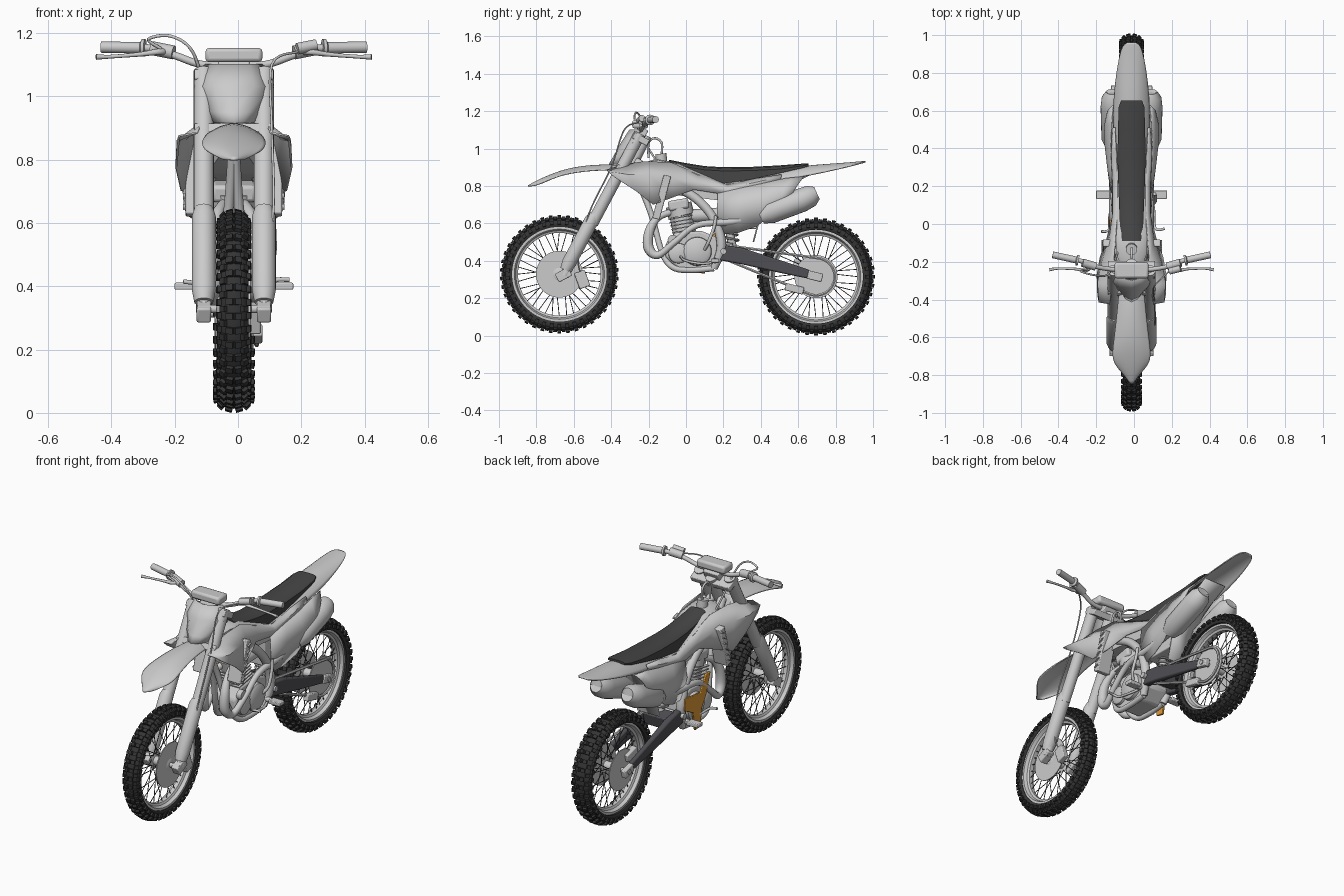
import bpy, bmesh
from math import sin, cos, pi, radians
from mathutils import Vector, Matrix, Quaternion

if "Cube" in bpy.data.objects:
    bpy.data.objects.remove(bpy.data.objects["Cube"])

X0 = -0.013          # centre line of the bike
smooth_objs = []

def mat(name, c):
    m = bpy.data.materials.new(name)
    m.diffuse_color = (*c, 1)
    m.use_nodes = True
    m.node_tree.nodes["Principled BSDF"].inputs["Base Color"].default_value = m.diffuse_color
    return m

RUBBER = mat("rubber", (.035, .035, .035))
SEAT = mat("seat_cover", (.06, .06, .06))
DARK = mat("dark_metal", (.08, .08, .09))
ORANGE = mat("orange", (.75, .33, .04))

def finish(name, bm, m=None, mirror=False, solid=0, sub=0, bevel=0):
    bmesh.ops.recalc_face_normals(bm, faces=bm.faces)
    me = bpy.data.meshes.new(name)
    bm.to_mesh(me)
    ob = bpy.data.objects.new(name, me)
    bpy.context.collection.objects.link(ob)
    ob.location.x = X0
    if m: me.materials.append(m)
    if sub: ob.modifiers.new("sub", 'SUBSURF').levels = sub; ob.modifiers["sub"].render_levels = sub
    if solid: ob.modifiers.new("solid", 'SOLIDIFY').thickness = solid; ob.modifiers["solid"].offset = 0
    if bevel: ob.modifiers.new("bevel", 'BEVEL').width = bevel; ob.modifiers["bevel"].segments = 2
    if mirror: ob.modifiers.new("mirror", 'MIRROR').use_mirror_merge = False
    if sub: me.shade_smooth()
    else: smooth_objs.append(ob)
    return ob

def add_grid(bm, rows, wrap=False, loop=False, caps=False):
    V = [[bm.verts.new(p) for p in r] for r in rows]
    nr, nc = len(V), len(V[0])
    for i in range(nr if loop else nr - 1):
        for j in range(nc if wrap else nc - 1):
            a, b = V[i], V[(i + 1) % nr]
            bm.faces.new((a[j], a[(j + 1) % nc], b[(j + 1) % nc], b[j]))
    if caps:
        bm.faces.new(V[0]); bm.faces.new(V[-1])

def grid(name, rows, m=None, mirror=False, wrap=False, caps=False, **kw):
    bm = bmesh.new()
    add_grid(bm, rows, wrap, False, caps)
    return finish(name, bm, m, mirror, **kw)

def catmull(P, k):
    if k == 1: return P
    out = []
    for i in range(len(P) - 1):
        a, b, c, d = P[max(i - 1, 0)], P[i], P[i + 1], P[min(i + 2, len(P) - 1)]
        for j in range(k):
            t = j / k
            out.append(.5 * (2*b + (c - a)*t + (2*a - 5*b + 4*c - d)*t*t + (3*b - a - 3*c + d)*t**3))
    return out + [P[-1]]

def add_tube(bm, pts, r, k=6, n=12):
    rad = r if isinstance(r, (list, tuple)) else [r] * len(pts)
    P = catmull([Vector((*p, q)) for p, q in zip(pts, rad)], k)
    C = [p.xyz for p in P]
    q, old, rows = None, None, []
    for i, c in enumerate(C):
        t = (C[min(i + 1, len(C) - 1)] - C[max(i - 1, 0)]).normalized()
        q = t.to_track_quat('Z', 'Y') if q is None else old.rotation_difference(t) @ q
        old = t
        rows.append([c + q @ Vector((P[i].w * cos(2*pi*j/n), P[i].w * sin(2*pi*j/n), 0)) for j in range(n)])
    add_grid(bm, rows, True, False, True)

def tube(name, pts, r, m=None, mirror=False, k=6, n=12):
    bm = bmesh.new()
    add_tube(bm, pts, r, k, n)
    return finish(name, bm, m, mirror)

def rod(name, a, b, r, m=None, mirror=False, n=20):
    return tube(name, [a, b], r, m, mirror, 1, n)

def box(name, c, s, rx=0, m=None, mirror=False, bevel=.005):
    bm = bmesh.new()
    bmesh.ops.create_cube(bm, size=1, matrix=Matrix.Translation(c) @ Matrix.Rotation(radians(rx), 4, 'X') @ Matrix.Diagonal((*s, 1)))
    return finish(name, bm, m, mirror, bevel=bevel)

def prism(name, yz, x0, x1, m=None, mirror=False, bevel=.006):
    return grid(name, [[(x, y, z) for y, z in yz] for x in (x0, x1)], m, mirror, True, True, bevel=bevel)

def lathe(name, prof, cy, cz, m=None, n=64):
    bm = bmesh.new()
    add_grid(bm, [[(x, cy + r*cos(2*pi*i/n), cz + r*sin(2*pi*i/n)) for r, x in prof] for i in range(n)], True, True)
    return finish(name, bm, m)

def wheel(pre, cy, cz, R, hw, knobs):
    # tyre carcass, rim and hub
    rc, h = R - .045, .034
    ts = [radians(-120 + 20*i) for i in range(13)]
    lathe(pre + "_tyre", [(rc + h*cos(t), hw*.9*sin(t)) for t in ts], cy, cz, RUBBER)
    ro = R - .06
    lathe(pre + "_rim", [(ro, -.036), (ro - .014, -.036), (ro - .022, -.018), (ro - .034, -.012), (ro - .034, .012),
                         (ro - .022, .018), (ro - .014, .036), (ro, .036), (ro - .008, 0)], cy, cz)
    tube(pre + "_hub", [(x, cy, cz) for x in (-.055, -.045, -.04, .04, .045, .055)], [.03, .045, .025, .025, .045, .03], None, False, 1, 24)
    # knobs
    bm = bmesh.new()
    for i in range(knobs):
        for t, off, w in ((-16, 0, .022), (16, 0, .022), (-45, .5, .02), (45, .5, .02), (-80, 0, .02), (80, 0, .02)):
            a, t = 2*pi*(i + off)/knobs, radians(t)
            M = (Matrix.Translation((0, cy, cz)) @ Matrix.Rotation(a, 4, 'X')
                 @ Matrix.Translation((hw*.9*sin(t), 0, rc + (h + .002)*cos(t))) @ Matrix.Rotation(t, 4, 'Y') @ Matrix.Diagonal((w, .02, .02, 1)))
            bmesh.ops.create_cube(bm, size=1, matrix=M)
    finish(pre + "_knobs", bm, RUBBER)
    # crossed spokes
    bm = bmesh.new()
    for i in range(36):
        a = 2*pi*i/36
        b = a + (.55 if i % 4 < 2 else -.55)
        add_tube(bm, [((-1)**i*.042, cy + .04*cos(b), cz + .04*sin(b)), (0, cy + (ro - .03)*cos(a), cz + (ro - .03)*sin(a))], .0022, 1, 5)
    finish(pre + "_spokes", bm, DARK)

FY, FZ, RY, RZ = -.677, .328, .695, .315
wheel("front", FY, FZ, .315, .05, 42)
wheel("rear", RY, RZ, .313, .062, 40)
rod("front_brake_disc", (.046, FY, FZ), (.052, FY, FZ), .125, n=48)
rod("rear_disc", (.056, RY, RZ), (.062, RY, RZ), .115, None, True, 48)
rod("front_axle", (-.115, FY, FZ), (.115, FY, FZ), .013)
rod("rear_axle", (-.115, RY, RZ), (.115, RY, RZ), .013)

# fork legs, guards and clamps
F = lambda z, dy=0, x=.095: (x, -.645 + (z - .33)*.533 + dy, z)
rod("fork_upper", F(.6), F(1.08), .032, None, True)
rod("fork_lower", F(.32), F(.65), .025, None, True)
tube("fork_guard", [F(.35, -.01), F(.39, -.012), F(.62, -.012), F(.645, -.01)], [.03, .038, .038, .03], None, True, 1, 20)
box("axle_lug", (.095, -.655, .325), (.045, .08, .05), 28, None, True)
box("front_caliper", (.068, -.555, .30), (.035, .06, .09), 20)
for z in (.88, 1.05):
    box("triple_clamp", F(z, .02, 0), (.25, .09, .035), -28)
rod("steering_head", F(.86, .045, 0), F(1.07, .04, 0), .03)

# front fender
rows = []
for y, w, zc, drop in ((-.85, .025, .80, .003), (-.79, .085, .835, .012), (-.70, .105, .872, .025), (-.6, .09, .905, .03), (-.4, .068, .922, .03), (-.22, .055, .895, .03)):
    rows.append([(w*s, y + .04*s*s*(y < -.7), zc - drop*s*s) for s in (-1, -.6, 0, .6, 1)])
grid("front_fender", rows, solid=.006, sub=2)

# front plate
rows = []
for z, w, y in ((.915, .06, -.41), (.95, .085, -.39), (1.03, .125, -.345), (1.10, .10, -.30)):
    rows.append([(w*s, y + .06*abs(s)**2, z) for s in (-1, -.5, 0, .5, 1)])
grid("front_plate", rows, solid=.006)

# handlebar, grips, levers and pad
tube("handlebar", [(-.41, -.165, 1.155), (-.27, -.195, 1.152), (-.19, -.225, 1.13), (-.1, -.24, 1.10), (0, -.24, 1.10),
                   (.1, -.24, 1.10), (.19, -.225, 1.13), (.27, -.195, 1.152), (.41, -.165, 1.155)], .012)
tube("grip", [(.28, -.193, 1.153), (.29, -.191, 1.153), (.295, -.19, 1.153), (.418, -.163, 1.155)], [.028, .028, .018, .018], None, True, 1, 20)
box("bar_pad", (0, -.245, 1.13), (.18, .085, .045), 0, bevel=.012)
box("bar_clamp", (0, -.235, 1.085), (.1, .05, .05), -28)
tube("lever", [(.21, -.215, 1.14), (.24, -.245, 1.14), (.3, -.238, 1.132), (.39, -.236, 1.125), (.435, -.242, 1.124)], [.011, .01, .007, .006, .009], None, True)
rod("lever_perch", (.19, -.225, 1.138), (.26, -.205, 1.152), .022, None, True)
rod("brake_reservoir", (.2, -.25, 1.15), (.26, -.235, 1.162), .018)
tube("clutch_cable", [(-.23, -.24, 1.15), (-.27, -.25, 1.18), (-.2, -.27, 1.19), (-.13, -.27, 1.14), (-.09, -.2, 1.0), (-.06, -.1, .85)], .005)
tube("brake_hose", [(.2, -.25, 1.14), (.12, -.33, 1.10), (.12, -.40, .9), (.125, -.52, .65), (.1, -.575, .42), (.075, -.56, .32)], .004)
tube("breather_hose", [(0, -.13, .97), (0, -.13, 1.03), (0, -.165, 1.055), (0, -.2, 1.03), (0, -.2, .95)], .006)

# tank body, cap and seat
def hoop(y, w, zb, zt, r=.02):
    return [(-w, y, zb), (-w, y, zt - r), (-w*.75, y, zt - r*.3), (0, y, zt), (w*.75, y, zt - r*.3), (w, y, zt - r), (w, y, zb)]
grid("tank", [hoop(*s) for s in ((-.27, .04, .82, .91), (-.16, .08, .76, .945), (-.05, .085, .75, .925), (.2, .075, .72, .83), (.42, .08, .74, .85))], None, False, True, True)
rod("tank_cap", (0, -.13, .93), (0, -.135, .972), .03)
grid("seat", [hoop(*s) for s in ((-.09, .05, .915, .94, .01), (0, .062, .875, .922), (.1, .066, .84, .906), (.2, .07, .813, .9), (.35, .074, .835, .902),
                                (.5, .072, .868, .91), (.62, .068, .895, .919, .012), (.655, .055, .905, .92, .006))], SEAT, False, True, True)

# radiator shroud, one side mirrored
grid("shroud", [[(.115, -.425, .885), (.172, -.415, .875), (.178, -.38, .845)],
                [(.105, -.33, .915), (.178, -.31, .86), (.182, -.27, .775)],
                [(.095, -.22, .93), (.155, -.2, .86), (.165, -.175, .70)],
                [(.085, -.08, .925), (.115, -.07, .84), (.13, -.08, .735)],
                [(.074, .06, .865), (.098, .06, .82), (.1, .04, .78)],
                [(.074, .22, .805), (.098, .22, .785), (.1, .22, .752)],
                [(.08, .38, .84), (.105, .38, .82), (.108, .37, .785)],
                [(.088, .51, .86), (.095, .51, .85), (.1, .505, .835)]], None, True, solid=.006)
# radiators with louvre slats
box("radiator", (.11, -.13, .74), (.085, .04, .24), -15, None, True)
for i in range(6):
    box("radiator_slat", (.115, -.155 + .011*i, .65 + .036*i), (.09, .03, .006), 25, None, True, 0)

# rear fender and side panels
rows = []
for y, w, zc, drop in ((.2, .075, .81, .04), (.4, .092, .865, .05), (.6, .098, .905, .06), (.75, .086, .915, .04), (.88, .066, .924, .018), (.945, .048, .93, .006), (.96, .025, .93, .002)):
    rows.append([(w*s, y, zc - drop*abs(s)**3) for s in (-1, -.8, -.4, 0, .4, .8, 1)])
grid("rear_fender", rows, solid=.006, sub=1)
grid("side_panel", [[(.1, .17, .76), (.108, .165, .66), (.09, .19, .54)],
                    [(.105, .3, .79), (.125, .29, .68), (.105, .28, .55)],
                    [(.11, .42, .815), (.14, .42, .71), (.12, .38, .585)],
                    [(.105, .53, .84), (.142, .52, .76), (.132, .49, .67)],
                    [(.098, .63, .85), (.125, .6, .81), (.135, .555, .735)]], None, True, solid=.006)
box("airbox", (0, .28, .68), (.14, .2, .22))
grid("mud_liner", [[(x, y, z) for x in (-.07, .07)] for y, z in ((.36, .5), (.4, .65), (.5, .78), (.68, .87))], solid=.008)

# frame
tube("main_spar", [(.03, -.27, .93), (.07, -.12, .83), (.08, .05, .735), (.088, .15, .62), (.088, .19, .48), (.07, .15, .36)], [.025, .024, .024, .024, .026, .02], None, True)
tube("down_tube", [(0, -.28, .88), (.015, -.19, .66), (.04, -.13, .45), (.065, -.07, .365), (.07, .03, .35), (.07, .15, .36)], .016, None, True)
rod("subframe_lower", (.065, .18, .57), (.075, .56, .83), .01, None, True)
prism("frame_guard", [(-.04, .62), (.0, .62), (.05, .53), (.19, .55), (.2, .48), (.12, .44), (.1, .33), (.05, .34), (.04, .44), (0, .5)], -.118, -.106, ORANGE, False, .003)

# engine
prism("crankcase", [(-.11, .42), (-.04, .355), (.12, .35), (.19, .41), (.18, .52), (.08, .56), (-.06, .55), (-.11, .49)], -.075, .075, bevel=.012)
tube("clutch_cover", [(x, .06, .45) for x in (.07, .095, .105)], [.078, .075, .06], None, True, 1, 28)
tube("ignition_cover", [(x, -.04, .44) for x in (.07, .09, .098)], [.055, .053, .04], None, True, 1, 24)
rod("water_pump", (.07, -.07, .51), (.1, -.07, .51), .028)
tube("cylinder_barrel", [(0, -.005, .53), (0, -.025, .64), (0, -.025, .641), (0, -.04, .70)], [.062, .062, .07, .07], None, False, 1, 24)
for i in range(5):
    box("cooling_fin", (0, -.01 - .005*i, .56 + .018*i), (.145, .13, .006), 10, None, False, 0)
box("cylinder_head", (0, -.04, .70), (.14, .11, .055), 10, bevel=.012)
rod("carburettor", (0, .03, .64), (0, .19, .65), .035)

# exhaust
tube("header_pipe", [(.03, -.08, .66), (.05, -.15, .63), (.065, -.195, .56), (.07, -.2, .47), (.085, -.15, .43), (.1, -.06, .5), (.102, .06, .59), (.1, .25, .61), (.095, .42, .65)],
     [.018, .019, .026, .028, .02, .017, .017, .02, .025], None, True)
tube("silencer", [(.095, .4, .635), (.097, .45, .66), (.1, .62, .725), (.1, .67, .748), (.1, .70, .762), (.1, .69, .757)], [.04, .062, .064, .058, .036, .025], None, True, 1, 24)

# swingarm, chain and shock
rect = lambda x0, x1, y, z, h: [(x0, y, z - h), (x1, y, z - h), (x1, y, z + h), (x0, y, z + h)]
grid("swingarm", [rect(.06, .1, .18, .445, .042), rect(.066, .104, .3, .425, .044), rect(.076, .104, .5, .37, .034), rect(.08, .104, .66, .327, .024)], DARK, True, True, True, bevel=.008)
box("swingarm_bridge", (0, .27, .44), (.15, .08, .07), -12, DARK)
box("axle_block", (.095, .69, .317), (.03, .08, .045), -14, None, True)
chain = [(.072, .2 + .035*cos(radians(a)), .45 + .035*sin(radians(a))) for a in range(75, 256, 30)]
chain += [(.072, RY + .1*cos(radians(a)), RZ + .1*sin(radians(a))) for a in range(255, 436, 15)]
tube("chain", chain + chain[:1], .008, None, False, 1, 6)
box("chain_guide", (.075, .58, .25), (.03, .1, .04), -14)
rod("pivot_bolt", (-.12, .2, .45), (.12, .2, .45), .016)
rod("shock_body", (0, .2, .72), (0, .26, .42), .022)
tube("shock_spring", [(.036*cos(i*pi/4), .21 + .0007*i + .036*sin(i*pi/4), .69 - .0036*i) for i in range(57)], .006, None, False, 2, 6)
box("rear_caliper", (-.065, .62, .38), (.035, .09, .045), -14)

# foot controls
box("footpeg", (.15, .155, .4), (.075, .045, .022), 0, None, True, .004)
rod("footpeg_mount", (.07, .16, .4), (.12, .155, .4), .014, None, True)
tube("brake_pedal", [(.1, .14, .39), (.118, .08, .385), (.12, -.0, .4), (.135, -.03, .42), (.175, -.025, .42)], .007)
tube("shift_lever", [(-.09, .1, .42), (-.115, .05, .41), (-.12, -.03, .41), (-.16, -.04, .415)], .007)
tube("kick_lever", [(.1, .1, .46), (.125, .12, .5), (.125, .15, .58), (.122, .16, .64)], .009)

# smooth shading with sharp edges kept
bpy.ops.object.select_all(action='DESELECT')
for ob in smooth_objs:
    ob.select_set(True)
bpy.context.view_layer.objects.active = smooth_objs[0]
bpy.ops.object.shade_smooth_by_angle(angle=radians(35))
